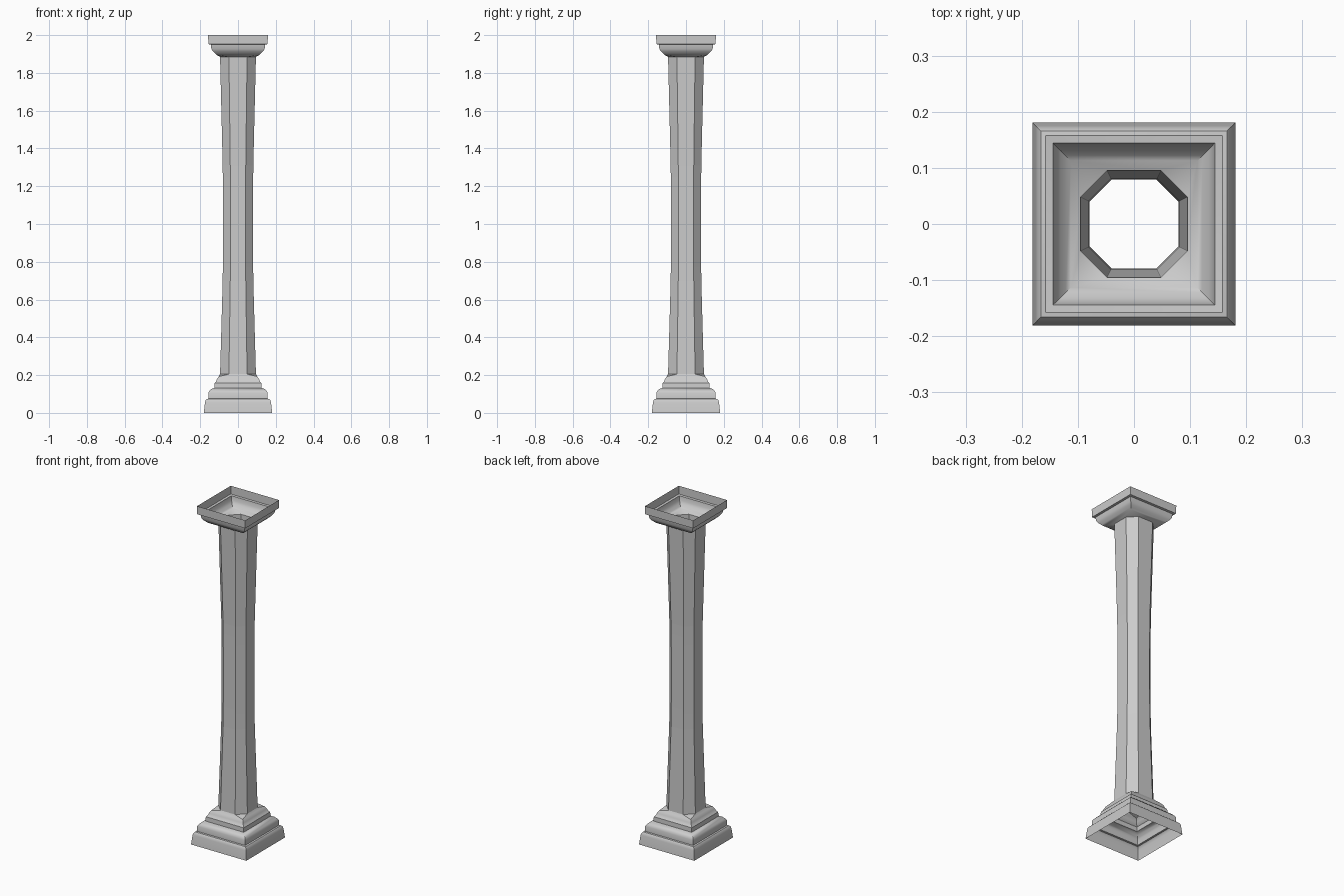
import bpy, bmesh, math

if "Cube" in bpy.data.objects:
    bpy.data.objects.remove(bpy.data.objects["Cube"])


def loft(name, rings, smooth=30):
    """Open shell through 8-point rings: (z, half width, half length of flat side)."""
    bm = bmesh.new()
    loops = []
    for z, h, c in rings:
        pts = [(c, -h), (h, -c), (h, c), (c, h), (-c, h), (-h, c), (-h, -c), (-c, -h)]
        loops.append([bm.verts.new((x, y, z)) for x, y in pts])
    for a, b in zip(loops, loops[1:]):
        for i in range(8):
            j = (i + 1) % 8
            bm.faces.new((a[i], a[j], b[j], b[i]))
    # square rings collapse their corner pairs
    bmesh.ops.remove_doubles(bm, verts=bm.verts, dist=1e-5)
    bmesh.ops.recalc_face_normals(bm, faces=bm.faces)
    me = bpy.data.meshes.new(name)
    bm.to_mesh(me)
    bm.free()
    ob = bpy.data.objects.new(name, me)
    bpy.context.collection.objects.link(ob)
    bpy.ops.object.select_all(action='DESELECT')
    ob.select_set(True)
    bpy.context.view_layer.objects.active = ob
    bpy.ops.object.shade_smooth_by_angle(angle=math.radians(smooth))
    return ob


def square(z, h):
    return (z, h, h)


FOOT = (0.095, 0.048)   # octagon where the shaft flares
WAIST = (0.079, 0.040)  # octagon at mid height

# Stepped square base, chamfered into the octagon
base_profile = [(0, .181), (.055, .175), (.066, .172), (.073, .166), (.075, .157),
                (.105, .157), (.115, .152), (.127, .140), (.132, .125),
                (.158, .124), (.166, .116), (.178, .112), (.188, .106), (.193, .102)]
loft("base", [square(z, h) for z, h in base_profile] + [(.205, *FOOT)])

# Octagonal shaft in three drums, narrowest in the middle
loft("shaft_lower", [(.205, *FOOT), (.45, .088, .0445), (.70, .081, .041)], 20)
loft("shaft_middle", [(.70, .081, .041), (1.0, *WAIST), (1.31, .081, .041)], 20)
loft("shaft_upper", [(1.31, .081, .041), (1.60, .088, .0445), (1.885, *FOOT)], 20)

# Square capital, open at the top
cap_profile = [(1.895, .113), (1.903, .122), (1.913, .132), (1.926, .141), (1.950, .144),
               (1.952, .157), (2.0, .158)]
loft("capital", [(1.885, *FOOT)] + [square(z, h) for z, h in cap_profile])
